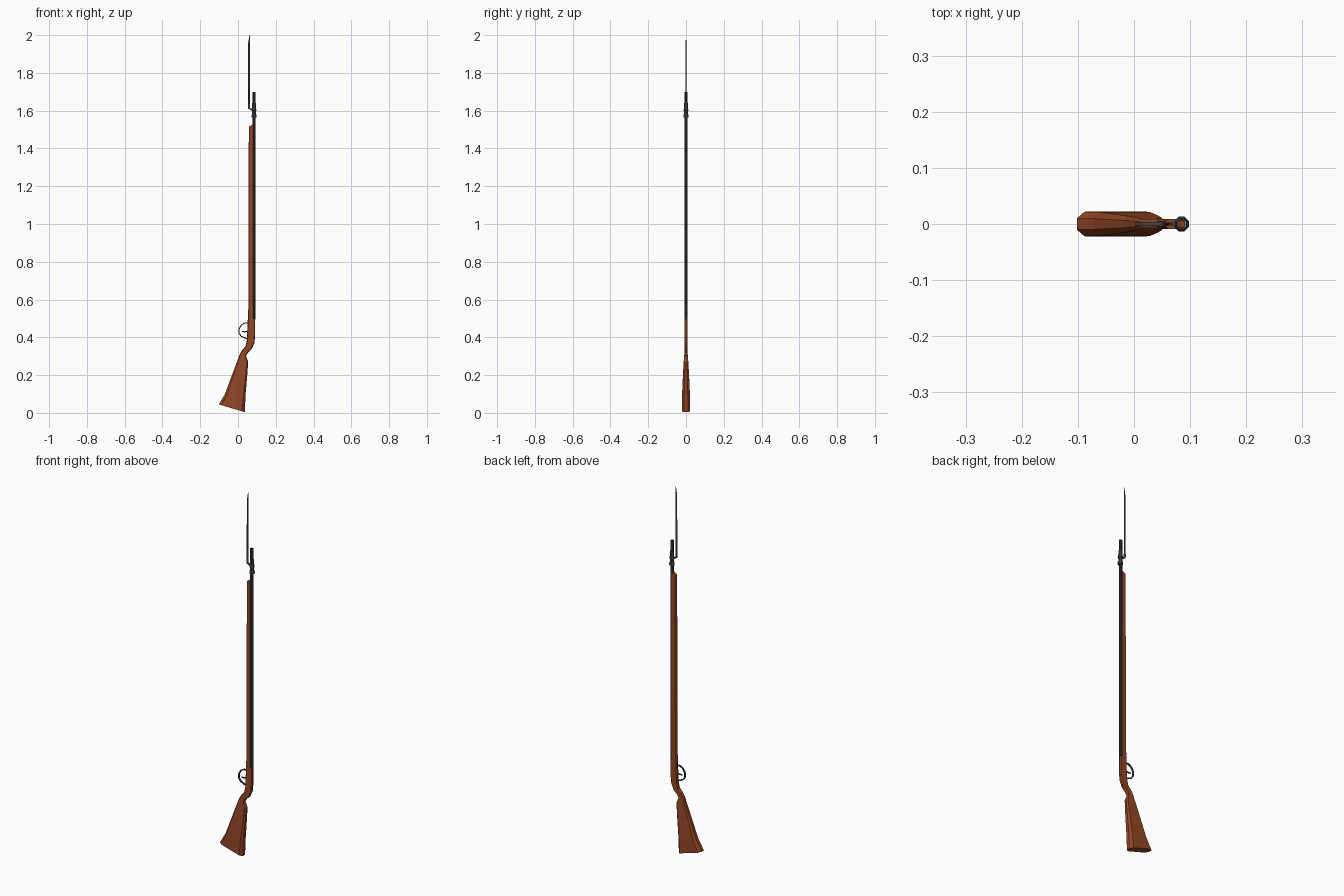
import bpy, bmesh, math
from mathutils import Vector

if "Cube" in bpy.data.objects:
    bpy.data.objects.remove(bpy.data.objects["Cube"])


def material(name, rgb):
    m = bpy.data.materials.new(name)
    m.diffuse_color = (*rgb, 1)
    m.use_nodes = True
    m.node_tree.nodes["Principled BSDF"].inputs["Base Color"].default_value = m.diffuse_color
    return m


WOOD = material("walnut wood", (0.29, 0.062, 0.019))
BARREL = material("blued metal", (0.045, 0.045, 0.06))
STEEL = material("dark steel", (0.06, 0.065, 0.07))


def loft(name, rings, mat, cap=True, closed=False):
    """Skin a list of equal-sized point rings."""
    bm = bmesh.new()
    vs = [[bm.verts.new(p) for p in r] for r in rings]
    n = len(rings[0])
    pairs = list(zip(vs, vs[1:])) + ([(vs[-1], vs[0])] if closed else [])
    for a, b in pairs:
        for i in range(n):
            j = (i + 1) % n
            bm.faces.new((a[i], a[j], b[j], b[i]))
    if cap and not closed:
        bm.faces.new(vs[0])
        bm.faces.new(vs[-1])
    bmesh.ops.recalc_face_normals(bm, faces=bm.faces)
    me = bpy.data.meshes.new(name)
    bm.to_mesh(me)
    bm.free()
    ob = bpy.data.objects.new(name, me)
    bpy.context.collection.objects.link(ob)
    me.materials.append(mat)
    return ob


def octagon(x0, z0, x1, z1, w, chamfer=0.1):
    """Chamfered section spanning two profile points, half-width w."""
    a, b = Vector((x0, 0, z0)), Vector((x1, 0, z1))
    y = Vector((0, w, 0))
    c, d = a.lerp(b, chamfer), b.lerp(a, chamfer)
    return [a - y * .45, c - y, d - y, b - y * .45,
            b + y * .45, d + y, c + y, a + y * .45]


def tube(name, x, profile, mat, n=8):
    """Hollow turned part; profile is a closed loop of (radius, z)."""
    off = math.pi / n
    return loft(name, [[(x + r * math.cos(2 * math.pi * i / n + off),
                         r * math.sin(2 * math.pi * i / n + off), z)
                        for i in range(n)] for r, z in profile], mat, closed=True)


def strap(name, path, t, w, mat):
    """Rectangular bar swept along (x, z) points."""
    pts = [Vector((x, 0, z)) for x, z in path]
    rings = []
    for i, p in enumerate(pts):
        d = (pts[min(i + 1, len(pts) - 1)] - pts[max(i - 1, 0)]).normalized()
        s = Vector((d.z, 0, -d.x)) * t
        y = Vector((0, w, 0))
        rings.append([p - s - y, p + s - y, p + s + y, p - s + y])
    return loft(name, rings, mat)


# wooden stock: left x, z, right x, z, half-width
stations = [
    (-.102, .045, .036, .004, .022),
    (-.070, .098, .040, .095, .021),
    (-.030, .205, .049, .200, .016),
    (-.004, .275, .054, .270, .012),
    (.010, .312, .042, .302, .009),
    (.022, .332, .053, .319, .009),
    (.040, .353, .072, .336, .009),
    (.047, .385, .087, .370, .009),
    (.049, .430, .091, .415, .009),
    (.052, .500, .091, .499, .009),
    (.052, .501, .083, .501, .009),
    (.056, .585, .083, .585, .009),
    (.057, 1.515, .083, 1.53, .009),
]
loft("stock", [octagon(*s) for s in stations], WOOD)

# barrel, hollow at the muzzle
tube("barrel", .084, [(.0085, .495), (.0085, 1.70), (.006, 1.70), (.006, .495)], BARREL)

# bayonet socket with flared collar
tube("bayonet_socket", .085, [(.014, 1.565), (.014, 1.577), (.011, 1.581), (.011, 1.597),
                              (.014, 1.60), (.011, 1.615), (.0105, 1.64),
                              (.008, 1.64), (.008, 1.565)], STEEL)

# bayonet elbow and tapering blade
strap("bayonet_elbow", [(.078, 1.606), (.066, 1.608), (.058, 1.617), (.058, 1.632)],
      .004, .003, STEEL)
blade = [(.052, .064, .003, 1.61), (.053, .064, .003, 1.80),
         (.0535, .0635, .002, 1.955), (.0605, .0625, .0004, 2.0)]
loft("bayonet_blade", [[(a, 0, z), ((a + b) / 2, -w, z), (b, 0, z), ((a + b) / 2, w, z)]
                       for a, b, w, z in blade], STEEL)

# trigger guard and trigger
strap("trigger_guard", [(.053, .476), (.036, .476), (.018, .466), (.006, .444), (.006, .421),
                        (.018, .405), (.034, .398), (.052, .390)], .003, .004, STEEL)
strap("trigger", [(.054, .433), (.036, .429), (.022, .431)], .003, .0025, STEEL)
